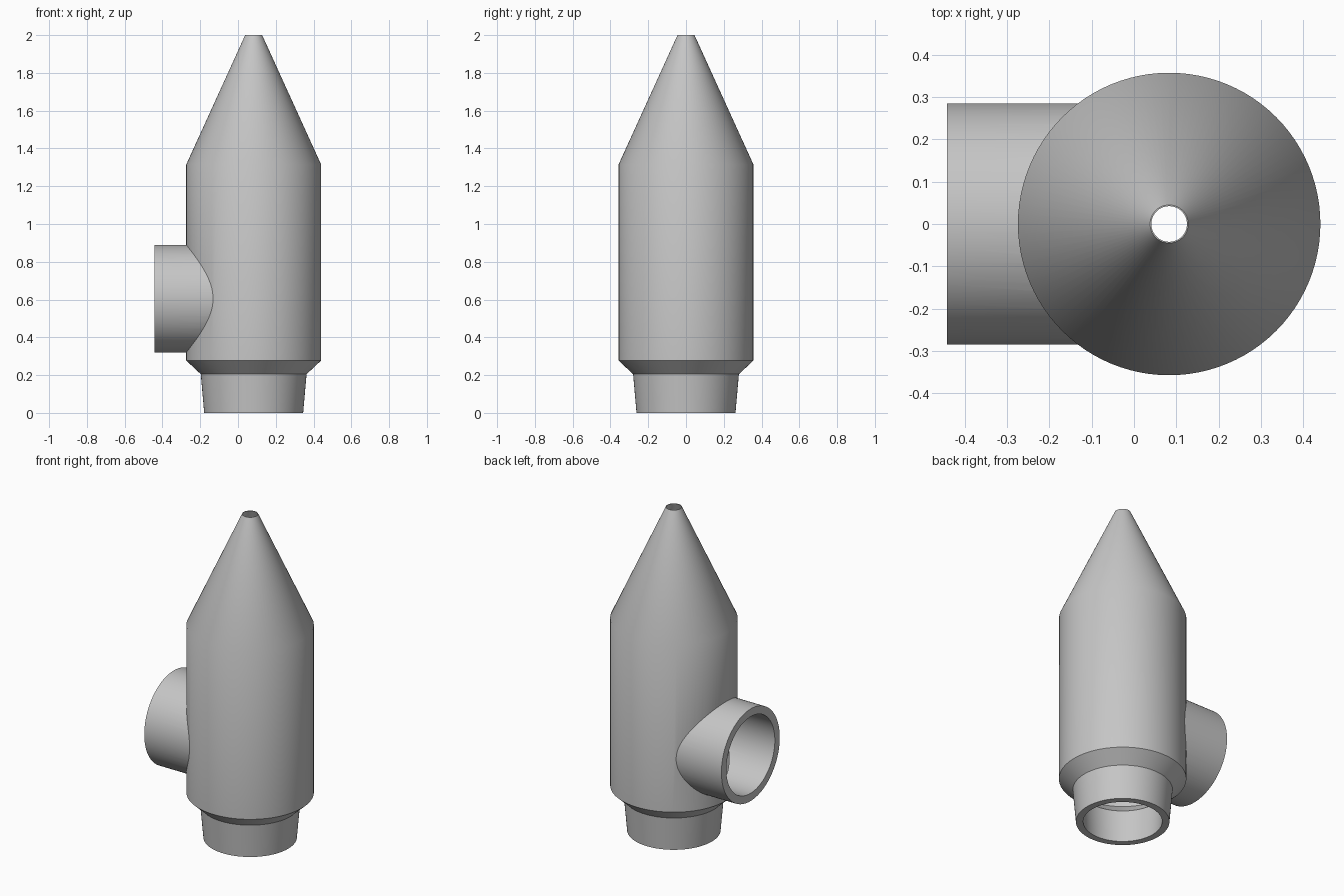
import bpy, bmesh, math
from mathutils import Matrix

if "Cube" in bpy.data.objects:
    bpy.data.objects.remove(bpy.data.objects["Cube"], do_unlink=True)

AXIS_X = 0.083
PORT_Z = 0.605
SEGMENTS = 96

grey = bpy.data.materials.new("plain_grey")
grey.use_nodes = True
colour = (0.56, 0.56, 0.56, 1)
grey.diffuse_color = colour
grey.node_tree.nodes["Principled BSDF"].inputs["Base Color"].default_value = colour


def turned(name, profile, matrix):
    """Closed solid of revolution from (radius, height) pairs."""
    bm = bmesh.new()
    rings = []
    for radius, height in profile:
        ring = []
        for i in range(SEGMENTS):
            a = math.tau * i / SEGMENTS
            ring.append(bm.verts.new((radius * math.cos(a), radius * math.sin(a), height)))
        rings.append(ring)
    for low, high in zip(rings, rings[1:]):
        for i in range(SEGMENTS):
            j = (i + 1) % SEGMENTS
            bm.faces.new((low[i], low[j], high[j], high[i]))
    bm.faces.new(rings[0][::-1])
    bm.faces.new(rings[-1])
    bm.transform(matrix)
    bmesh.ops.recalc_face_normals(bm, faces=bm.faces)
    mesh = bpy.data.meshes.new(name)
    bm.to_mesh(mesh)
    bm.free()
    mesh.materials.append(grey)
    obj = bpy.data.objects.new(name, mesh)
    bpy.context.collection.objects.link(obj)
    return obj


def combine(target, tool, operation):
    """Apply a boolean and discard the tool object."""
    mod = target.modifiers.new(operation.lower(), "BOOLEAN")
    mod.operation = operation
    mod.solver = "EXACT"
    mod.object = tool
    bpy.context.view_layer.objects.active = target
    bpy.ops.object.modifier_apply(modifier=mod.name)
    bpy.data.objects.remove(tool, do_unlink=True)


upright = Matrix.Translation((AXIS_X, 0, 0))
sideways = Matrix.Translation((AXIS_X, 0, PORT_Z)) @ Matrix.Rotation(-math.pi / 2, 4, "Y")

# Outer skin: tapered spigot, flare, barrel and cone
body = turned("nozzle_body", [(0.262, 0), (0.28, 0.205), (0.357, 0.277),
                              (0.357, 1.315), (0.045, 2)], upright)

# Side inlet
port = turned("side_port", [(0.285, 0), (0.285, 0.525)], sideways)
combine(body, port, "UNION")

# Hollow inside, open at the spigot and the tip
cavity = turned("cavity", [(0.218, -0.05), (0.235, 0.205), (0.31, 0.277),
                           (0.31, 1.305), (0.042, 2), (0.042, 2.05)], upright)
combine(body, cavity, "DIFFERENCE")

# Bore of the side inlet
bore = turned("port_bore", [(0.237, 0), (0.237, 0.6)], sideways)
combine(body, bore, "DIFFERENCE")

# Smooth walls with crisp rims
bpy.ops.object.select_all(action="DESELECT")
body.select_set(True)
bpy.context.view_layer.objects.active = body
bpy.ops.object.shade_smooth_by_angle(angle=math.radians(30))
